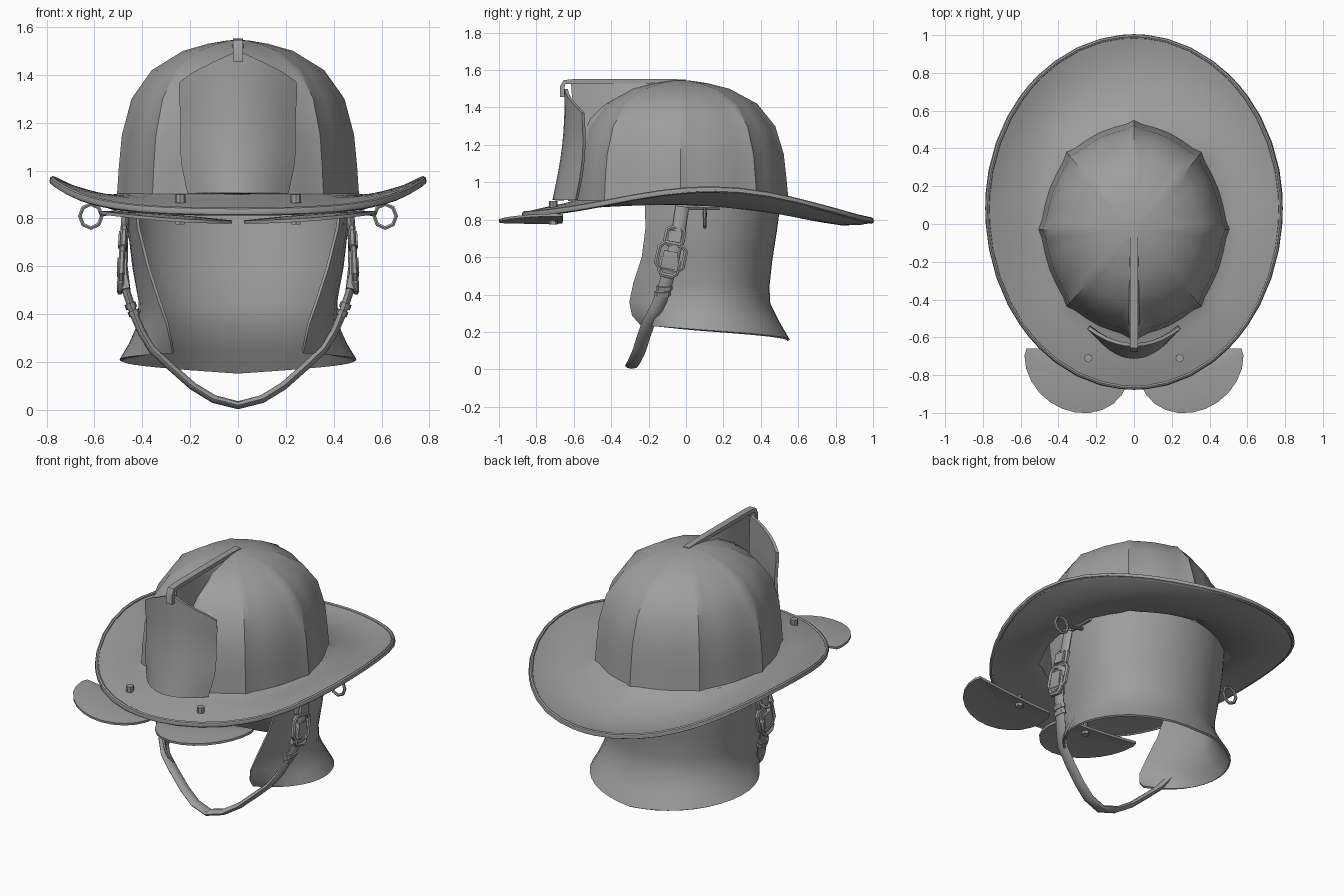
import bpy, bmesh, math
from mathutils import Vector as V

if "Cube" in bpy.data.objects:
    bpy.data.objects.remove(bpy.data.objects["Cube"])

GREY = bpy.data.materials.new("dark_grey")
GREY.diffuse_color = (.34, .34, .34, 1)
GREY.use_nodes = True
GREY.node_tree.nodes["Principled BSDF"].inputs["Base Color"].default_value = GREY.diffuse_color

def interp(x, tab):
    for (a, p), (b, q) in zip(tab, tab[1:]):
        if x <= b:
            return p + (q - p) * max(0, (x - a) / (b - a))
    return tab[-1][1]

def make(name, verts, faces, solid=0, offset=0, mirror=False):
    me = bpy.data.meshes.new(name)
    bm = bmesh.new()
    vs = [bm.verts.new(v) for v in verts]
    for f in faces:
        bm.faces.new([vs[i] for i in f])
    bmesh.ops.remove_doubles(bm, verts=bm.verts[:], dist=1e-5)
    bmesh.ops.recalc_face_normals(bm, faces=bm.faces[:])
    top = max(bm.faces, key=lambda f: f.calc_center_median().z)
    if offset and top.normal.z < 0:
        bmesh.ops.reverse_faces(bm, faces=bm.faces[:])
    bm.to_mesh(me)
    bm.free()
    me.materials.append(GREY)
    ob = bpy.data.objects.new(name, me)
    bpy.context.collection.objects.link(ob)
    if mirror:
        ob.modifiers.new("mirror", 'MIRROR')
    if solid:
        m = ob.modifiers.new("solid", 'SOLIDIFY')
        m.thickness, m.offset = solid, offset
    return ob

def grid_faces(rows, cols, wrap=False):
    return [(r * cols + c, r * cols + (c + 1) % cols, (r + 1) * cols + (c + 1) % cols, (r + 1) * cols + c)
            for r in range(rows - 1) for c in range(cols if wrap else cols - 1)]

def sweep(name, pts, w, h, wide=(0, 1, 0), n=8, closed=False, mirror=False, rect=False):
    """Sweep an elliptical or rectangular section along pts; w runs along 'wide'."""
    pts = [V(p) for p in pts]
    k = len(pts)
    sec = [(w, h), (-w, h), (-w, -h), (w, -h)] if rect else \
        [(w * math.cos(2 * math.pi * i / n), h * math.sin(2 * math.pi * i / n)) for i in range(n)]
    verts = []
    for i, p in enumerate(pts):
        a = pts[(i - 1) % k] if closed or i else p
        b = pts[(i + 1) % k] if closed or i < k - 1 else p
        t = (b - a).normalized()
        side = V(wide) - t * t.dot(V(wide))
        side.normalize()
        up = t.cross(side)
        verts += [p + side * s + up * u for s, u in sec]
    m = len(sec)
    faces = grid_faces(k, m, True)
    if closed:
        faces += [((k - 1) * m + c, (k - 1) * m + (c + 1) % m, (c + 1) % m, c) for c in range(m)]
    else:
        faces += [tuple(range(m)), tuple(range((k - 1) * m, k * m))]
    return make(name, verts, faces, mirror=mirror)

# helmet shell: eight ribbed panels flowing into the brim
CY = -0.03
DOME = [(0, 1.548), (.1, 1.543), (.25, 1.53), (.46, 1.5), (.72, 1.42), (.89, 1.3), (.97, 1.15), (.995, 1.02)]
EDGE = [(-1, .835), (-.84, .85), (-.61, .885), (-.3, .945), (-.08, .97), (.13, .975),
        (.35, .955), (.53, .92), (.78, .86), (1, .80)]
RIB = [(0, 1.0), (5, .965), (13, .955), (22.5, .955), (32, .955), (40, .965)]
angs = [(math.radians(45 * k + d), f) for k in range(8) for d, f in RIB]
SEG = len(angs)
def brim(th, f, t):
    c, s = math.cos(th), math.sin(th)
    yo = .08 + (.92 if s > 0 else .95) * s
    zi = .893
    ze = (interp(s, EDGE) * 2 + interp(s - .1, EDGE) + interp(s + .1, EDGE)) / 4
    sag = .06 * max(0, s) * 4 * t * (1 - t)
    return V((.5 * f * c * (1 - t) + .78 * c * t, (CY + .57 * f * s) * (1 - t) + yo * t,
              zi + (ze - zi) * t ** 1.4 - sag + .012 * max(0, 1 - t / .15)))
verts = []
for rho, z in DOME:
    for th, f in angs:
        verts.append((.5 * f * rho * math.cos(th), CY + .57 * f * rho * math.sin(th), z))
BT = [.02, .1, .25, .45, .65, .85, 1]
for t in BT:
    verts += [brim(th, 1 + (f - 1) * max(0, 1 - t * 2) - .02 * min(1, t * 2), t) for th, f in angs]
# collapse the apex ring into a fan
faces = [f if f[0] >= SEG else (0, f[3], f[2]) for f in grid_faces(len(DOME) + len(BT), SEG, True)]
verts[1:SEG] = [verts[0]] * (SEG - 1)
make("helmet_shell", verts, faces, .022, -1)
sweep("brim_edge_bead", [brim(th, .98, .985) - V((0, 0, .01)) for th, f in angs], .017, .012,
      wide=(0, 0, 1), closed=True)

# comb fin widening into the dome, top bar and shield hook
OUT = [(-.05, 1.545), (-.2, 1.545), (-.38, 1.545), (-.5, 1.545), (-.615, 1.54), (-.6, 1.3), (-.63, .9)]
MID = [(-.05, 1.535), (-.18, 1.52), (-.33, 1.47), (-.44, 1.41), (-.51, 1.34), (-.575, 1.2), (-.6, .9)]
INN = [(-.05, 1.53), (-.16, 1.5), (-.3, 1.43), (-.4, 1.36), (-.47, 1.27), (-.525, 1.15), (-.55, .9)]
verts = [(x, y, z) for x, row in ((0, OUT), (.009, OUT), (.028, MID), (.13, INN)) for y, z in row]
make("comb_fin", verts, grid_faces(4, 7), mirror=True)
sweep("comb_bar", [(0, .0, 1.537), (0, -.1, 1.541), (0, -.6, 1.54), (0, -.65, 1.535), (0, -.662, 1.51), (0, -.662, 1.455)],
      .02, .012, wide=(1, 0, 0), rect=True)

# front shield, curved plate with a peaked top
WID = [(.0, .205), (.3, .235), (.7, .235), (.95, .245), (1, .24)]
verts = []
for j in range(9):
    v = j / 8
    for i in range(11):
        u = i / 5 - 1
        ztop = 1.37 + .13 * (1 - abs(u)) ** .8
        y = -.705 + .065 * v + .02 * math.sin(math.pi * v) + (.12 - .03 * v) * u * u
        verts.append((u * interp(v, WID), y, .905 + v * (ztop - .905)))
make("front_shield", verts, grid_faces(9, 11), .018)

# neck curtain: z back, z front, half width, back y, front-edge x, front-edge y
CUR = [(.89, .90, .46, .50, .43, -.22), (.74, .76, .455, .48, .415, -.215), (.58, .6, .435, .455, .375, -.235),
       (.44, .46, .41, .44, .33, -.28), (.35, .36, .415, .445, .295, -.30), (.25, .29, .45, .495, .28, -.285),
       (.155, .24, .49, .55, .27, -.24)]
verts, N = [], 33
for zb, zf, w, by, fx, fy in CUR:
    end = math.pi - math.asin(fx / w)
    front = (.1 - fy) / -math.cos(end)
    for i in range(N):
        q = 2 * i / (N - 1) - 1
        a = q * end
        c = math.cos(a)
        verts.append((w * math.sin(a), .1 + c * (by - .1 if c > 0 else front), zb + (zf - zb) * abs(q)))
make("neck_curtain", verts, grid_faces(len(CUR), N), .012)

# flip-down eye shields under the front brim, cut straight along the back
verts, R = [], math.radians(35)
for r in (0, .45, .8, 1):
    for i in range(24):
        a = 2 * math.pi * i / 24
        p, q = .29 * math.cos(a), .25 * math.sin(a)
        x = .302 + p * math.cos(R) - q * math.sin(R)
        y = min(-.66, -.737 + p * math.sin(R) + q * math.cos(R))
        x, y = .302 + (x - .302) * r, -.8 + (y + .8) * r
        verts.append((x, y, .785 + .12 * x * x + .015 * (1 - r * r)))
fan = [f if f[0] >= 24 else (0, f[3], f[2]) for f in grid_faces(4, 24, True)]
verts[1:24] = [verts[0]] * 23
make("eye_shield", verts, fan, .014, mirror=True)

# hinge bolts through the brim
sweep("hinge_bolt", [(.242, -.71, .78), (.242, -.71, .885)], .014, .014, mirror=True)
sweep("bolt_head", [(.242, -.71, .865), (.242, -.71, .885), (.242, -.71, .9)], .022, .022, mirror=True)
sweep("bolt_nut", [(.242, -.71, .775), (.242, -.71, .805)], .022, .022, n=6, mirror=True)

# chin strap
half = [(.465, -.02, .87), (.475, -.04, .74), (.478, -.07, .6), (.465, -.1, .49), (.435, -.125, .40), (.40, -.16, .32),
        (.355, -.2, .25), (.28, -.225, .18), (.19, -.25, .1), (.1, -.275, .045), (0, -.29, .02)]
path = half + [(-x, y, z) for x, y, z in half[-2::-1]]
sweep("chin_strap", path, .036, .017)

# strap hardware: rectangular loops lying along the strap
def loop(name, c, w, h, r, up):
    c, up = V(c), V(up).normalized()
    side = V((0, 1, 0)) - up * up.y
    side.normalize()
    k = .65
    pts = [(1, k), (k, 1), (-k, 1), (-1, k), (-1, -k), (-k, -1), (k, -1), (1, -k)]
    sweep(name, [c + side * w * a + up * h * b for a, b in pts], r, r, wide=side.cross(up),
          n=6, closed=True, mirror=True)
UP = (-.05, .22, 1)
loop("upper_buckle", (.478, -.06, .71), .045, .045, .014, UP)
loop("snap_hook", (.487, -.08, .60), .072, .07, .013, UP)
loop("snap_gate", (.49, -.09, .55), .045, .05, .014, UP)
sweep("buckle_plate", [(.478, -.055, .74), (.482, -.065, .68)], .035, .02, rect=True, mirror=True)
sweep("hook_body", [(.484, -.08, .63), (.486, -.09, .57), (.47, -.105, .50)], .038, .02, rect=True, mirror=True)
for i, (x, y, z) in enumerate([(.448, -.115, .435), (.435, -.125, .405)]):
    sweep("strap_slider_%d" % i, [(x + .004, y, z + .011), (x - .004, y, z - .011)],
          .044, .024, mirror=True)

# side rings with their hangers
sweep("side_ring", [(.615 + .046 * math.cos(a), .1, .81 + .05 * math.sin(a))
      for a in [2 * math.pi * i / 8 for i in range(8)]], .009, .009, n=6, closed=True, mirror=True)
sweep("ring_hanger", [(.44, .1, .845), (.5, .1, .83), (.575, .1, .815)], .012, .008, mirror=True)
sweep("hanger_bar", [(.47, .02, .865), (.47, .18, .865)], .01, .01, wide=(1, 0, 0), mirror=True)

# bake modifiers and shade smooth with sharp edges kept
bpy.ops.object.select_all(action='SELECT')
bpy.context.view_layer.objects.active = bpy.context.selected_objects[0]
bpy.ops.object.convert(target='MESH')
bpy.ops.object.shade_smooth_by_angle(angle=math.radians(38))
